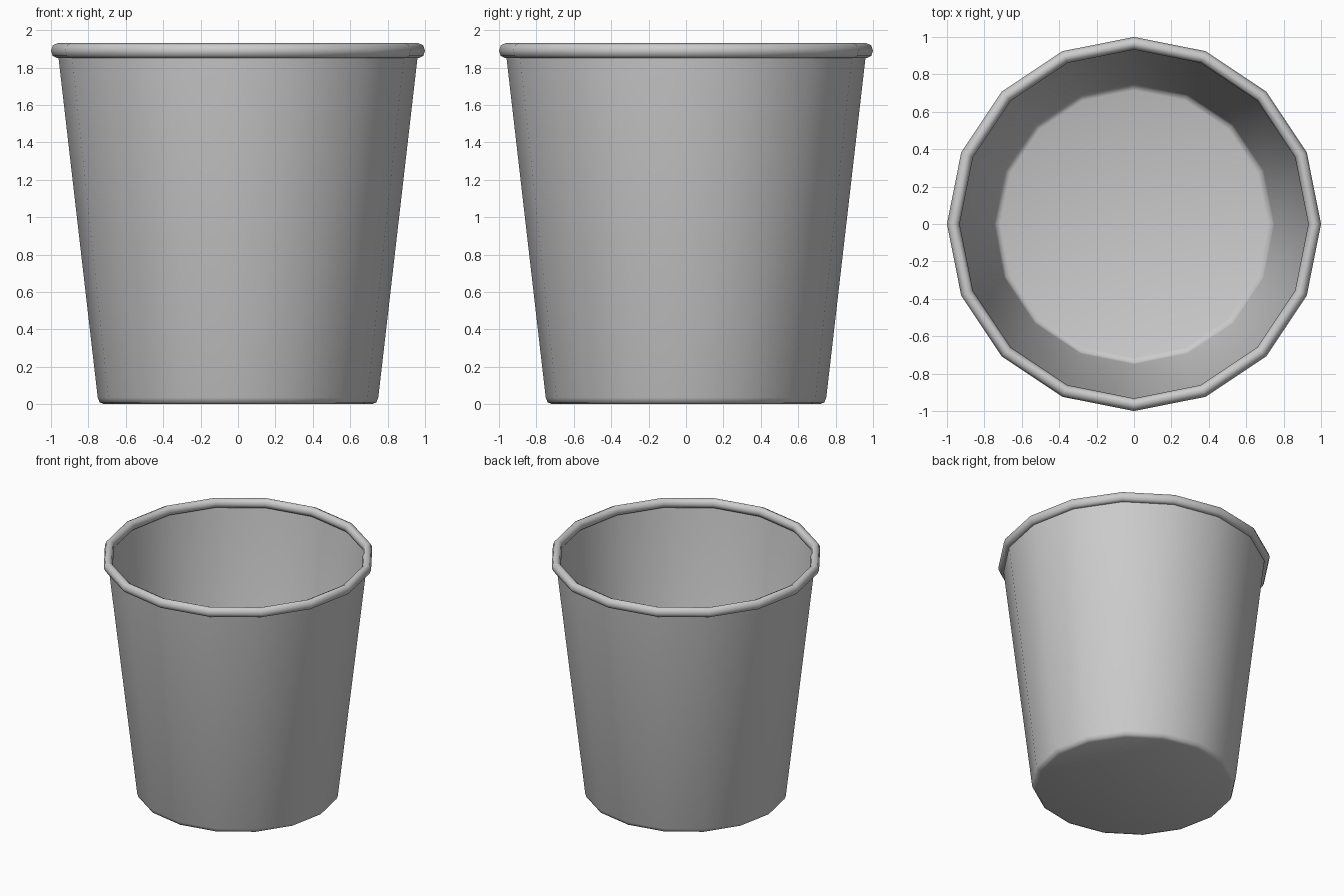
import bpy, bmesh
from math import sin, cos, tau

SIDES = 16

cube = bpy.data.objects.get("Cube")
if cube:
    bpy.data.objects.remove(cube, do_unlink=True)

# Single grey material
grey = bpy.data.materials.new("light grey")
grey.use_nodes = True
grey.diffuse_color = (0.6, 0.6, 0.6, 1)
grey.node_tree.nodes["Principled BSDF"].inputs["Base Color"].default_value = (0.6, 0.6, 0.6, 1)


def lathe(name, profile, closed=False, floor=False):
    """Spin (radius, height) points around z, smooth shaded."""
    bm = bmesh.new()
    rings = [[bm.verts.new((r * cos(tau * i / SIDES), r * sin(tau * i / SIDES), z))
              for i in range(SIDES)] for r, z in profile]
    pairs = list(zip(rings, rings[1:]))
    if closed:
        pairs.append((rings[-1], rings[0]))
    for low, high in pairs:
        for i in range(SIDES):
            j = (i + 1) % SIDES
            bm.faces.new((low[i], low[j], high[j], high[i]))
    if floor:
        centre = bm.verts.new((0, 0, profile[0][1]))
        for i in range(SIDES):
            bm.faces.new((centre, rings[0][(i + 1) % SIDES], rings[0][i]))
    for face in bm.faces:
        face.smooth = True
    mesh = bpy.data.meshes.new(name)
    bm.to_mesh(mesh)
    bm.free()
    mesh.materials.append(grey)
    obj = bpy.data.objects.new(name, mesh)
    bpy.context.collection.objects.link(obj)
    return obj


# Thin tapered shell with a bevelled base
lathe("bucket_body", [(0.715, 0), (0.74, 0.01), (0.75, 0.035), (0.963, 1.88)], floor=True)

# Rolled rim with an octagonal section
rim = [(0.966 + 0.034 * cos(tau * k / 8), 1.89 + 0.04 * sin(tau * k / 8)) for k in range(8)]
lathe("rolled_rim", rim, closed=True)
